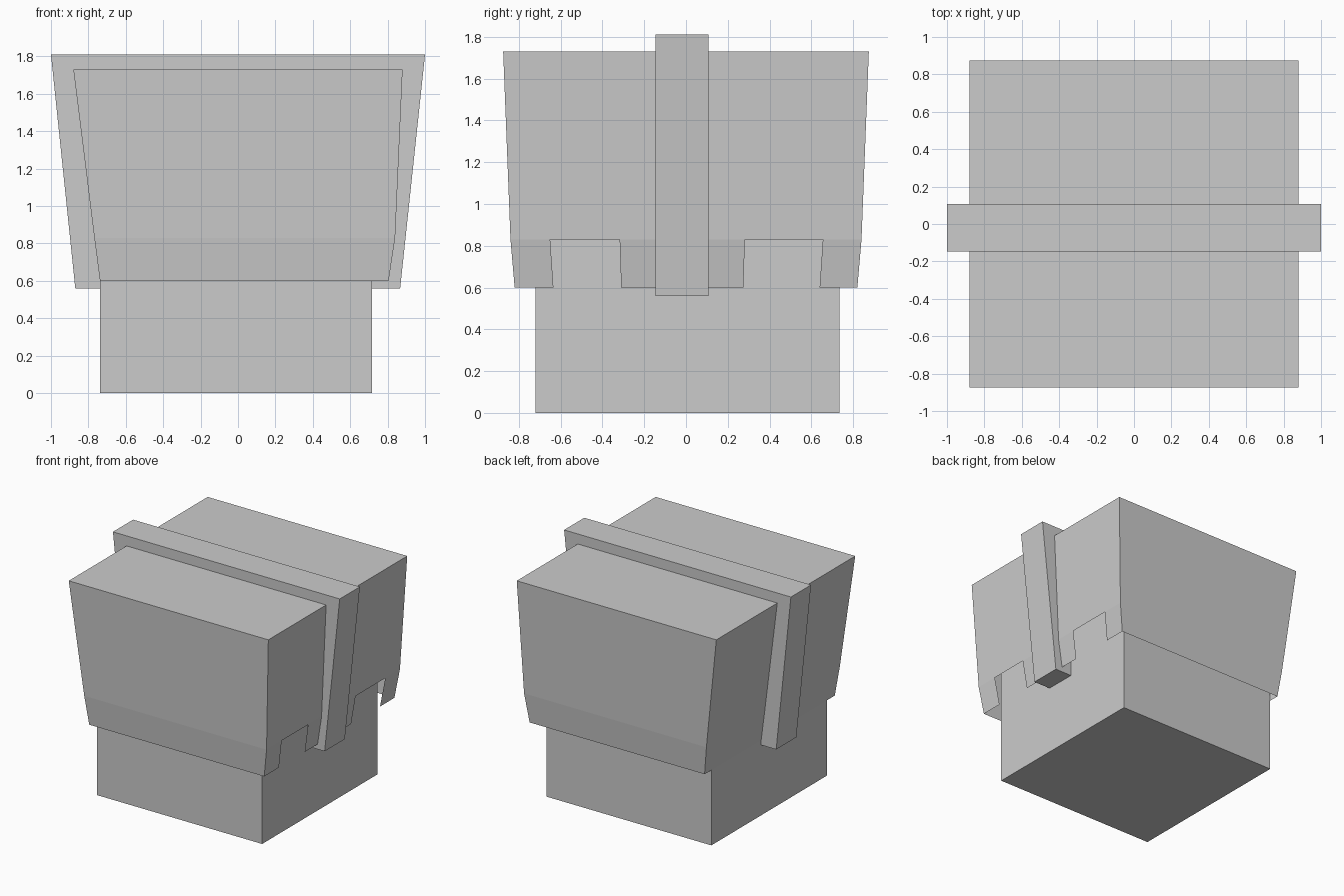
import bpy
import bmesh

if "Cube" in bpy.data.objects:
    bpy.data.objects.remove(bpy.data.objects["Cube"])


def make_object(name, bm):
    mesh = bpy.data.meshes.new(name)
    bm.to_mesh(mesh)
    bm.free()
    obj = bpy.data.objects.new(name, mesh)
    bpy.context.collection.objects.link(obj)
    return obj


def prism(name, profile, y0, y1):
    """Extrude an x-z profile from y0 to y1."""
    bm = bmesh.new()
    face = bm.faces.new([bm.verts.new((x, y0, z)) for x, z in profile])
    ext = bmesh.ops.extrude_face_region(bm, geom=[face])["geom"]
    verts = [g for g in ext if isinstance(g, bmesh.types.BMVert)]
    bmesh.ops.translate(bm, verts=verts, vec=(0, y1 - y0, 0))
    bmesh.ops.recalc_face_normals(bm, faces=bm.faces)
    return make_object(name, bm)


# Inner block, continuing up inside the shell as a cube
prism("base_block", [(-0.738, 0), (0.717, 0), (0.717, 1.455), (-0.738, 1.455)],
      -0.72, 0.735)

# Tapered band running over the top and down both sides
prism("center_band", [(-0.87, 0.56), (0.867, 0.56), (1.0, 1.81), (-1.0, 1.81)],
      -0.147, 0.107)

# Open-bottomed shell: each level is (z, left x, right x, half depth)
levels = [(1.73, -0.88, 0.88, 0.875), (0.83, -0.768, 0.84, 0.84), (0.6, -0.738, 0.805, 0.82)]
# Tab and notch edges along the right side, as fractions of the half depth
splits = [-1, -0.774, -0.378, 0.335, 0.78, 1]

bm = bmesh.new()
rings = []
for z, left, right, depth in levels:
    ring = [bm.verts.new((right, s * depth, z)) for s in splits]
    ring += [bm.verts.new((left, s * depth, z)) for s in (1, -1)]
    rings.append(ring)

count = len(rings[0])
notches = (1, 3)
for level, (upper, lower) in enumerate(zip(rings, rings[1:])):
    for i in range(count):
        if level == 1 and i in notches:
            continue
        j = (i + 1) % count
        bm.faces.new((upper[i], lower[i], lower[j], upper[j]))
bm.faces.new(rings[0])
bm.normal_update()
# Drop the unused notch splits from the flat upper panel edges
bmesh.ops.dissolve_limit(bm, angle_limit=0.002, verts=bm.verts, edges=bm.edges)
make_object("upper_shell", bm)
